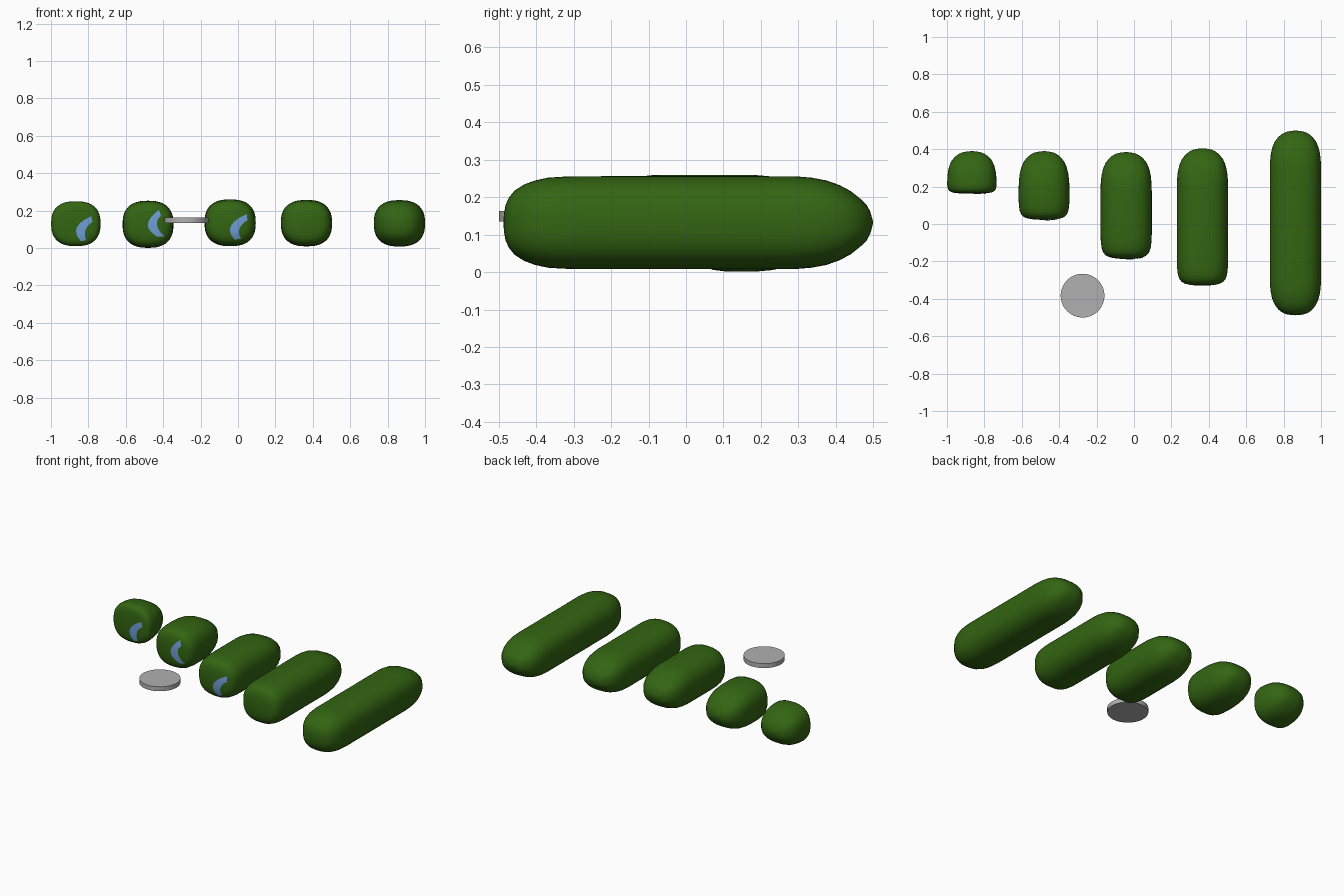
import bpy, bmesh, math
from mathutils import Vector
from mathutils.bvhtree import BVHTree

if "Cube" in bpy.data.objects:
    bpy.data.objects.remove(bpy.data.objects["Cube"])


def material(name, rgb):
    m = bpy.data.materials.new(name)
    m.diffuse_color = (*rgb, 1)
    m.use_nodes = True
    m.node_tree.nodes["Principled BSDF"].inputs["Base Color"].default_value = m.diffuse_color
    return m


GREEN = material("cucumber green", (0.033, 0.13, 0.006))
BLUE = material("pale blue", (0.16, 0.35, 0.68))
GREY = material("slice grey", (0.44, 0.44, 0.44))

SEG = 48
# end profiles: distance from tip, x scale, z scale
DOME = [(0.003, .2, .1), (0.008, .37, .24), (0.018, .52, .39), (0.035, .67, .52),
        (0.06, .81, .68), (0.09, .90, .81), (0.125, .96, .91), (0.165, .99, .97), (0.21, 1, 1)]
ROUND = [(0.002, .2, .2), (0.006, .36, .38), (0.015, .52, .54), (0.03, .66, .69),
         (0.055, .80, .82), (0.085, .90, .91), (0.12, .96, .97), (0.16, .99, .99), (0.19, 1, 1)]
CUT = [(0.001, .25, .25), (0.004, .5, .5), (0.009, .68, .68), (0.017, .81, .81),
       (0.03, .90, .90), (0.05, .96, .96), (0.08, .99, .99), (0.11, 1, 1)]


def finish(bm, name, mat, angle=None):
    me = bpy.data.meshes.new(name)
    bm.to_mesh(me)
    me.materials.append(mat)
    ob = bpy.data.objects.new(name, me)
    bpy.context.collection.objects.link(ob)
    for p in me.polygons:
        p.use_smooth = True
    if angle:
        me.set_sharp_from_angle(angle=math.radians(angle))
    return ob


def section(t, rx, rz, n=2.5):
    c, s = math.cos(t), math.sin(t)
    return (rx * math.copysign(abs(c) ** (2 / n), c), rz * math.copysign(abs(s) ** (2 / n), s))


def cucumber(name, x, y0, y1, z, rx, rz, front, fs=1, bs=1):
    """Lofted body from front tip y0 to back tip y1; returns a tree for projection."""
    bm = bmesh.new()
    rows = [(y0 + d * fs, a, b) for d, a, b in front]
    rows += [(y1 - d * bs, a, b) for d, a, b in reversed(DOME)]
    rings = []
    for y, a, b in rows:
        ring = []
        for i in range(SEG):
            px, pz = section(2 * math.pi * i / SEG, rx * a, rz * b)
            ring.append(bm.verts.new((x + px, y, z + pz)))
        rings.append(ring)
    for r, q in zip(rings, rings[1:]):
        for i in range(SEG):
            j = (i + 1) % SEG
            bm.faces.new((r[i], r[j], q[j], q[i]))
    for ring, y in ((rings[0], y0), (rings[-1], y1)):
        tip = bm.verts.new((x, y, z))
        for i in range(SEG):
            bm.faces.new((tip, ring[i], ring[(i + 1) % SEG]))
    bmesh.ops.recalc_face_normals(bm, faces=bm.faces)
    finish(bm, name, GREEN)
    tree = BVHTree.FromBMesh(bm)
    bm.free()
    return tree


def mark(name, tree, outer, inner, steps=8):
    """Bent blue mark laid on the cut face between two (x, z) edge lines."""
    def sample(pts, t):
        a, b, c = (Vector(p) for p in pts)
        ctrl = 2 * b - (a + c) / 2        # curve passing through the middle point
        return (1 - t) ** 2 * a + 2 * t * (1 - t) * ctrl + t * t * c
    bm = bmesh.new()
    rows = []
    for i in range(steps + 1):
        o, n = sample(outer, i / steps), sample(inner, i / steps)
        row = []
        for k in range(5):
            p = o.lerp(n, k / 4)
            hit = tree.ray_cast(Vector((p.x, -2, p.y)), Vector((0, 1, 0)))[0]
            row.append(bm.verts.new((p.x, hit.y - 0.003, p.y)))
        rows.append(row)
    for r, q in zip(rows, rows[1:]):
        for k in range(4):
            bm.faces.new((r[k], q[k], q[k + 1], r[k + 1]))
    bmesh.ops.recalc_face_normals(bm, faces=bm.faces)
    if sum(f.normal.y for f in bm.faces) > 0:
        bmesh.ops.reverse_faces(bm, faces=bm.faces)
    finish(bm, name, BLUE)
    bm.free()


# cucumbers, shortest to longest
c1 = cucumber("cucumber_end", -0.867, 0.162, 0.39, 0.13, 0.132, 0.12, CUT, 0.45, 0.83)
c2 = cucumber("cucumber_short", -0.481, 0.022, 0.39, 0.127, 0.136, 0.126, CUT)
c3 = cucumber("cucumber_half", -0.042, -0.187, 0.385, 0.135, 0.137, 0.125, CUT, 1.2)
cucumber("cucumber_long", 0.366, -0.33, 0.405, 0.133, 0.137, 0.124, CUT, 1.2)
cucumber("cucumber_whole", 0.863, -0.488, 0.5, 0.132, 0.137, 0.124, ROUND)

# blue marks on the cut faces (top, bend, bottom)
mark("blue_mark_end", c1, [(-.785, .170), (-.862, .108), (-.84, .037)],
     [(-.778, .140), (-.815, .098), (-.812, .042)])
mark("blue_mark_short", c2, [(-.422, .205), (-.482, .125), (-.43, .060)],
     [(-.412, .172), (-.433, .122), (-.392, .062)])
mark("blue_mark_half", c3, [(.048, .182), (-.038, .118), (-.018, .045)],
     [(.050, .148), (.008, .104), (.016, .050)])

# thin loose slice
bm = bmesh.new()
bmesh.ops.create_cone(bm, cap_ends=True, segments=64, radius1=0.117, radius2=0.117, depth=0.028)
bmesh.ops.translate(bm, verts=bm.verts, vec=(-0.275, -0.383, 0.149))
finish(bm, "loose_slice", GREY, 30)
bm.free()
